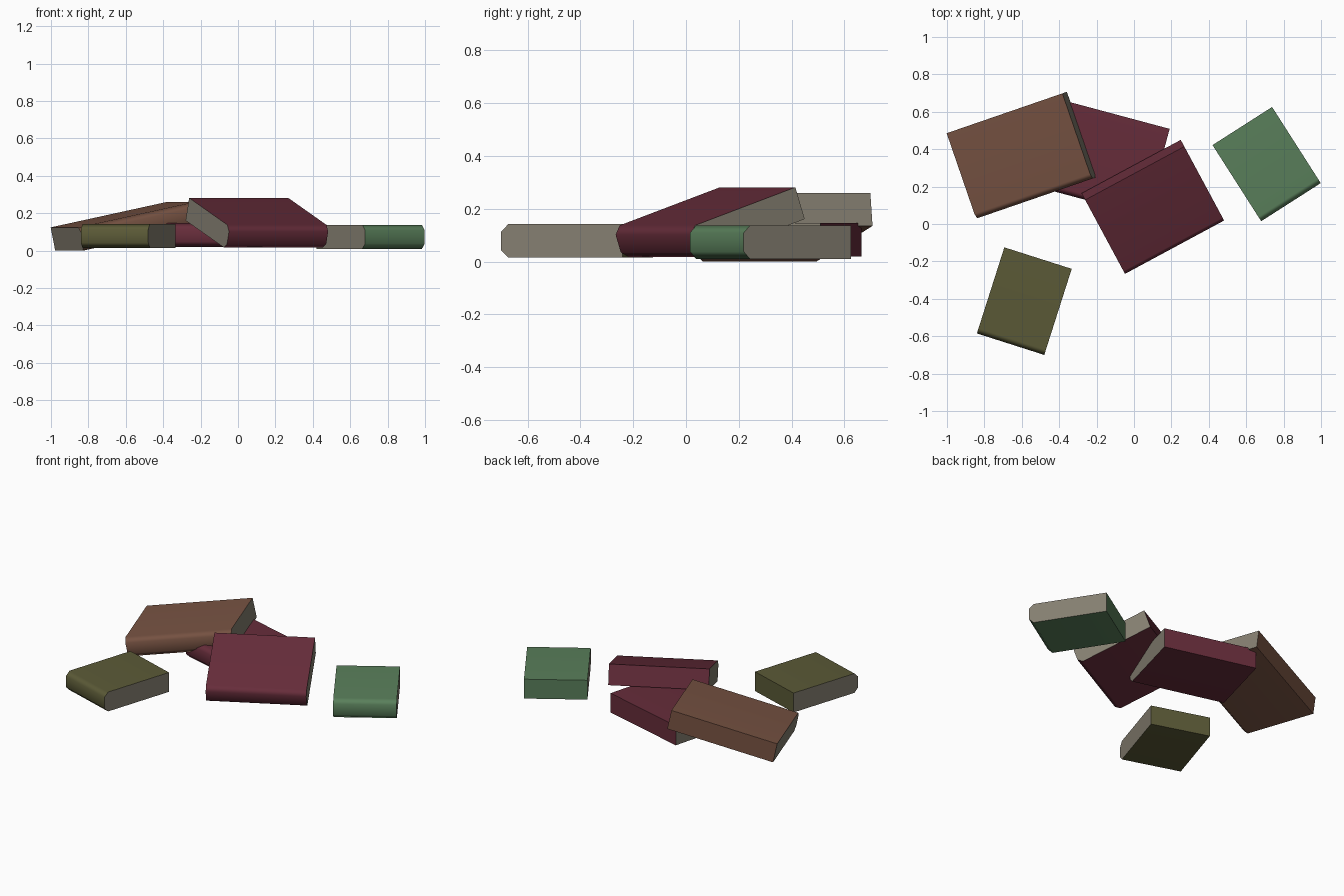
import bpy, bmesh
from math import radians

if "Cube" in bpy.data.objects:
    bpy.data.objects.remove(bpy.data.objects["Cube"])

DEPTH, THICK, CUT = 0.483, 0.127, 0.028


def material(name, rgb):
    m = bpy.data.materials.new(name)
    m.diffuse_color = (*rgb, 1)
    m.use_nodes = True
    m.node_tree.nodes["Principled BSDF"].inputs["Base Color"].default_value = m.diffuse_color
    return m


pages = material("pages", (0.235, 0.212, 0.165))
maroon = material("maroon_cover", (0.135, 0.026, 0.043))
olive = material("olive_cover", (0.105, 0.102, 0.038))
green = material("green_cover", (0.102, 0.215, 0.105))
brown = material("brown_cover", (0.181, 0.084, 0.054))


def book(name, cover, length, corner, turn, lift_back=0, lift_end=0):
    """Closed book; corner is the left bottom end of the spine, turn in degrees."""
    # cross-section with the rounded spine at y = 0
    profile = [(0, CUT), (0, THICK - CUT), (CUT, THICK),
               (DEPTH, THICK), (DEPTH, 0), (CUT, 0)]
    bm = bmesh.new()
    left = bm.faces.new([bm.verts.new((0, y, z)) for y, z in profile])
    ext = bmesh.ops.extrude_face_region(bm, geom=[left], use_keep_orig=True)
    bmesh.ops.translate(bm, vec=(length, 0, 0),
                        verts=[v for v in ext["geom"] if isinstance(v, bmesh.types.BMVert)])
    bmesh.ops.recalc_face_normals(bm, faces=bm.faces)
    # page blocks at both ends, cover elsewhere
    for f in bm.faces:
        f.smooth = True
        f.material_index = 1 if abs(f.normal.x) > 0.9 else 0
    for e in bm.edges:
        e.smooth = e.calc_face_angle(0) < radians(50)
    me = bpy.data.meshes.new(name)
    bm.to_mesh(me)
    bm.free()
    me.materials.append(cover)
    me.materials.append(pages)
    ob = bpy.data.objects.new(name, me)
    bpy.context.collection.objects.link(ob)
    ob.location = corner
    ob.rotation_euler = (radians(lift_back), radians(-lift_end), radians(turn))
    # keeps the flat covers flat next to the soft spine
    wn = ob.modifiers.new("flat_covers", 'WEIGHTED_NORMAL')
    wn.keep_sharp = True


# two small books lying flat
book("olive_book", olive, 0.378, (-0.84, -0.585, 0.015), -17.7)
book("green_book", green, 0.378, (0.68, 0.015, 0.01), 32.6)
# pile: one flat book with two leaning on it
book("lower_maroon_book", maroon, 0.602, (-0.516, 0.198, 0.02), -15)
book("leaning_maroon_book", maroon, 0.602, (-0.063, -0.239, 0.008), 28.3, lift_back=18.5)
book("leaning_brown_book", brown, 0.668, (-0.82, 0.037, 0.0), 19, lift_end=11.7)
